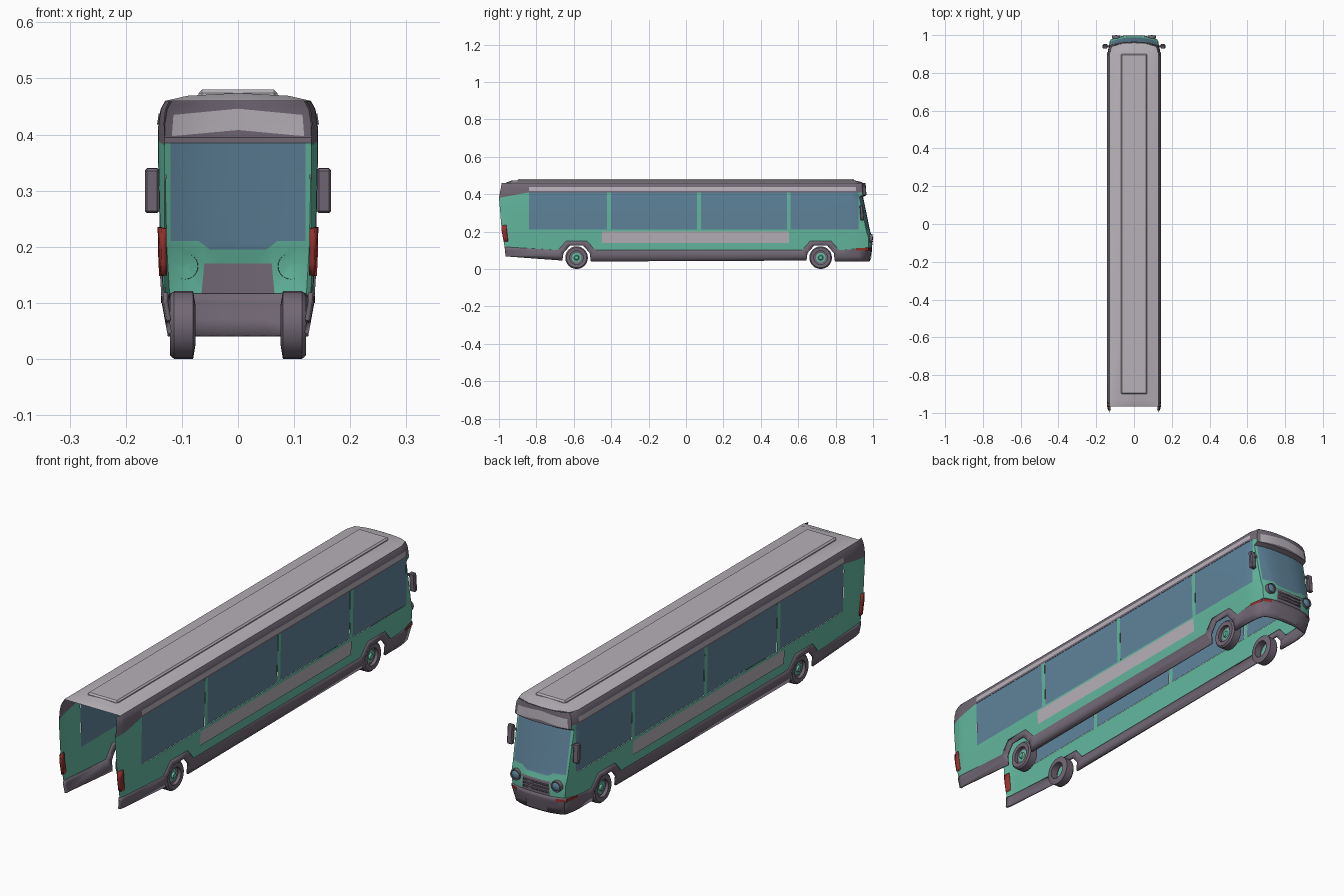
import bpy, bmesh, math
from mathutils import Vector, Matrix

if "Cube" in bpy.data.objects:
    bpy.data.objects.remove(bpy.data.objects["Cube"])


def material(name, rgb):
    m = bpy.data.materials.new(name)
    m.use_nodes = True
    m.diffuse_color = (*rgb, 1)
    m.node_tree.nodes["Principled BSDF"].inputs["Base Color"].default_value = (*rgb, 1)
    return m


GREEN = material("body green", (.125, .48, .345))
DARK = material("dark trim", (.165, .137, .175))
LIGHT = material("light grey", (.47, .44, .48))
GLASS = material("blue glass", (.115, .23, .33))
RED = material("lamp red", (.30, .03, .025))

# Body shape: half width and nose position by height, rear edge by height
WIDTH = [(.04, .122), (.1, .133), (.2, .139), (.38, .143), (.42, .142), (.445, .138), (.46, .13)]
NOSE = [(.04, .982), (.1, .995), (.17, .995), (.2, .985), (.385, .947), (.395, .965), (.46, .96)]
REAR = [(.07, -.965), (.12, -.97), (.2, -.985), (.3, -.993), (.38, -1), (.46, -.985)]
ROOF = [(0, .474), (.09, .469), (.13, .46)]
CORNER = .02


def at(table, t):
    if t <= table[0][0]:
        return table[0][1]
    for (a, va), (b, vb) in zip(table, table[1:]):
        if t <= b:
            return va + (vb - va) * (t - a) / (b - a)
    return table[-1][1]


def side(y, z, lift):
    edge = at(NOSE, z) - CORNER
    y = max(min(y, edge), at(REAR, z))
    front = max(0, (y - .88) / (edge - .88))
    rear = max(0, (-.93 - y) / .07)
    return Vector((at(WIDTH, z) - .012 * front ** 2 - .013 * rear ** 2 + lift, y, z))


def nose(x, z, lift):
    lim = at(WIDTH, z) - .012
    x = max(-lim, min(lim, x))
    return Vector((x, at(NOSE, z) - CORNER * abs(x / lim) ** 3 + lift, z))


def roof(x, y, lift):
    drop = max(0, (y - .9) / .06, (-.93 - y) / .035)
    return Vector((x, y, .46 + (at(ROOF, abs(x)) - .46) * (1 - min(1, drop)) + lift))


HEIGHTS = [z for z, _ in WIDTH + NOSE + REAR][1:]
CUTS = {side: ([-.975, -.95, -.93, .88, .9, .92], HEIGHTS, 0),
        nose: ([-.12, -.09, -.06, -.03, 0, .03, .06, .09, .12], HEIGHTS, 1),
        roof: ([-.09, 0, .09], [-.93, .9], 2)}


def finish(name, bm, mat, mirror=False, smooth=True):
    me = bpy.data.meshes.new(name)
    bm.to_mesh(me)
    bm.free()
    me.materials.append(mat)
    ob = bpy.data.objects.new(name, me)
    bpy.context.collection.objects.link(ob)
    if mirror:
        ob.modifiers.new("mirror", 'MIRROR')
    if smooth:
        bpy.ops.object.select_all(action='DESELECT')
        ob.select_set(True)
        bpy.context.view_layer.objects.active = ob
        bpy.ops.object.shade_smooth_by_angle(angle=math.radians(30))
    return ob


def panel(name, pts, mat, place=side, lift=0, thick=0):
    """Flat outline, cut into strips and bent onto the body."""
    bm = bmesh.new()
    bm.faces.new([bm.verts.new((u, v, 0)) for u, v in pts])
    bm.normal_update()
    bmesh.ops.triangulate(bm, faces=bm.faces[:])
    us, vs, axis = CUTS[place]
    for vals, n in ((us, Vector((1, 0, 0))), (vs, Vector((0, 1, 0)))):
        for c in vals:
            bmesh.ops.bisect_plane(bm, geom=bm.verts[:] + bm.edges[:] + bm.faces[:],
                                   dist=1e-5, plane_co=n * c, plane_no=n)
    for v in bm.verts:
        v.co = place(v.co.x, v.co.y, lift)
    bmesh.ops.dissolve_degenerate(bm, dist=1e-5, edges=bm.edges[:])
    bm.normal_update()
    bmesh.ops.reverse_faces(bm, faces=[f for f in bm.faces if f.normal[axis] < 0])
    ob = finish(name, bm, mat, mirror=place is side)
    if thick:
        s = ob.modifiers.new("thickness", 'SOLIDIFY')
        s.thickness = thick
    return ob


def box(name, centre, size, mat, mirror=False, bevel=0, tilt=0):
    bm = bmesh.new()
    bmesh.ops.create_cube(bm, size=1, matrix=Matrix.Translation(centre)
                          @ Matrix.Rotation(tilt, 4, 'X') @ Matrix.Diagonal((*size, 1)))
    if bevel:
        bmesh.ops.bevel(bm, geom=bm.edges[:], offset=bevel, segments=1, affect='EDGES')
    return finish(name, bm, mat, mirror, smooth=False)


def lathe(name, profile, centre, axis, mat, steps=24):
    """Spin (radius, along-axis) points around the x or y axis."""
    bm = bmesh.new()
    along = Vector((1, 0, 0)) if axis == 'X' else Vector((0, 1, 0))
    c = Vector(centre)
    vs = [bm.verts.new(c + along * a + Vector((0, 0, r))) for r, a in profile]
    es = [bm.edges.new(p) for p in zip(vs, vs[1:])]
    bmesh.ops.spin(bm, geom=vs + es, cent=c, axis=along, angle=math.tau, steps=steps)
    bmesh.ops.remove_doubles(bm, verts=bm.verts[:], dist=1e-5)
    bmesh.ops.recalc_face_normals(bm, faces=bm.faces[:])
    return finish(name, bm, mat, mirror=True)


AXLES = (-.585, .72)


def arches(profile):
    return [(y + dy, z) for y in AXLES for dy, z in profile]


# Skirt with raised wheel arches
skirt_top = [(-1, .12)] + arches([(-.1, .1), (-.055, .15), (.055, .15), (.1, .1)]) + [(1, .115)]
skirt_low = [(-1, .07)] + arches([(-.076, .045), (-.07, .085), (-.035, .125),
                                  (.035, .125), (.07, .085), (.076, .04)]) + [(1, .04)]
panel("side_skirt", skirt_low + skirt_top[::-1], DARK, lift=.003, thick=.008)

# Side wall with open window bays
bays = [(-.84, -.422), (-.402, .06), (.08, .54), (.56, .922)]
comb = [(-1, .38), (-.84, .41)]
for a, b in bays:
    comb += [(a, .41), (a, .21), (b, .21), (b, .41)] if a > -.84 else [(a, .21), (b, .21), (b, .41)]
panel("side_wall", skirt_top + [(1, .2), (1, .41)] + comb[::-1], GREEN)
for i, (a, b) in enumerate(bays):
    panel(f"side_window_{i + 1}", [(a, .21), (b, .21), (b, .41), (a, .41)], GLASS, lift=-.001)
panel("window_header", [(-1, .38), (-.84, .41), (1, .41), (1, .46), (-1, .46)], DARK)
panel("header_strip", [(-.84, .418), (.91, .418), (.91, .437), (-.84, .437)], LIGHT, lift=.002)
panel("side_panel", [(-.45, .14), (.55, .14), (.55, .2), (-.45, .2)], LIGHT, lift=.003)
panel("tail_lamp", [(-.952, .148), (-.99, .148), (-1, .232), (-.962, .235)], RED, lift=.006, thick=.01)
panel("side_marker", [(.91, .1), (1, .1), (1, .112), (.91, .112)], RED, lift=.005)

# Roof and raised centre spine
half = [(.13, -.965), (.13, .9), (.118, .94), (.06, .957)]
panel("roof", half + [(0, .96)] + [(-x, y) for x, y in half[::-1]], LIGHT, roof)
box("roof_spine", (0, 0, .472), (.14, 1.8, .016), LIGHT, bevel=.006)

# Nose: bumper, green surround, windscreen and destination header
panel("bumper", [(-.2, .04), (.2, .04), (.2, .117), (-.2, .117)], DARK, nose, thick=.008)
sill = [(.12, .385), (.12, .21), (.07, .21), (.05, .195)]
sill_all = sill + [(-x, z) for x, z in sill[::-1]]
panel("nose_surround", [(-.2, .117), (-.065, .117), (-.06, .17), (.06, .17), (.065, .117),
                        (.2, .117), (.2, .385)] + sill_all + [(-.2, .385)], GREEN, nose)
panel("windscreen", sill_all, GLASS, nose)
panel("grille", [(-.065, .117), (.065, .117), (.06, .17), (-.06, .17)], DARK, nose)
sign = [(-.118, .397), (0, .408), (.118, .397), (.115, .435), (0, .446), (-.115, .435)]
panel("nose_header_low", [(-.2, .385), (.2, .385), (.2, .397)] + sign[2::-1] + [(-.2, .397)], DARK, nose)
panel("nose_header_top", [(-.2, .397), sign[0]] + sign[:2:-1] + [sign[2], (.2, .397), (.2, .46), (-.2, .46)],
      DARK, nose)
panel("destination_sign", sign, LIGHT, nose)
panel("front_plate", [(-.048, .045), (.048, .045), (.048, .08), (-.048, .08)], DARK, nose, lift=.004)
for i in range(3):
    z = .13 + i * .014
    panel(f"grille_bar_{i + 1}", [(-.058, z), (.058, z), (.058, z + .005), (-.058, z + .005)],
          DARK, nose, lift=.004, thick=.003)
panel("grille_brow", [(-.072, .16), (-.066, .16), (-.066, .17), (.066, .17), (.066, .16), (.072, .16),
                      (.068, .177), (-.068, .177)], DARK, nose, lift=.003)
for s, word in ((1, "left"), (-1, "right")):
    panel(f"{word}_front_indicator", [(s * .09, .1), (s * .2, .1), (s * .2, .112), (s * .09, .112)],
          RED, nose, lift=.004)

# Headlamps
lathe("headlamp_rim", [(.018, .01), (.022, .012), (.023, -.005)], (.094, .986, .165), 'Y', DARK)
lathe("headlamp_lens", [(0, .014), (.012, .012), (.018, .008)], (.094, .986, .165), 'Y', GLASS)

# Mirrors
box("mirror", (.153, .94, .3), (.026, .018, .08), DARK, True, .004, .08)
box("mirror_arm", (.142, .94, .325), (.03, .008, .008), DARK, True)

# Wheels
for y, word in zip(AXLES, ("rear", "front")):
    c = (.1, y, .0605)
    lathe(f"{word}_tyre", [(.036, .02), (.054, .021), (.0605, .014), (.0605, -.02), (.036, -.024), (.036, .02)],
          c, 'X', DARK)
    lathe(f"{word}_wheel_disc", [(.036, .006), (.024, .004)], c, 'X', DARK)
    lathe(f"{word}_hub", [(0, .018), (.01, .017), (.014, .01), (.026, .008), (.026, .002), (0, .002)], c, 'X', GREEN)
